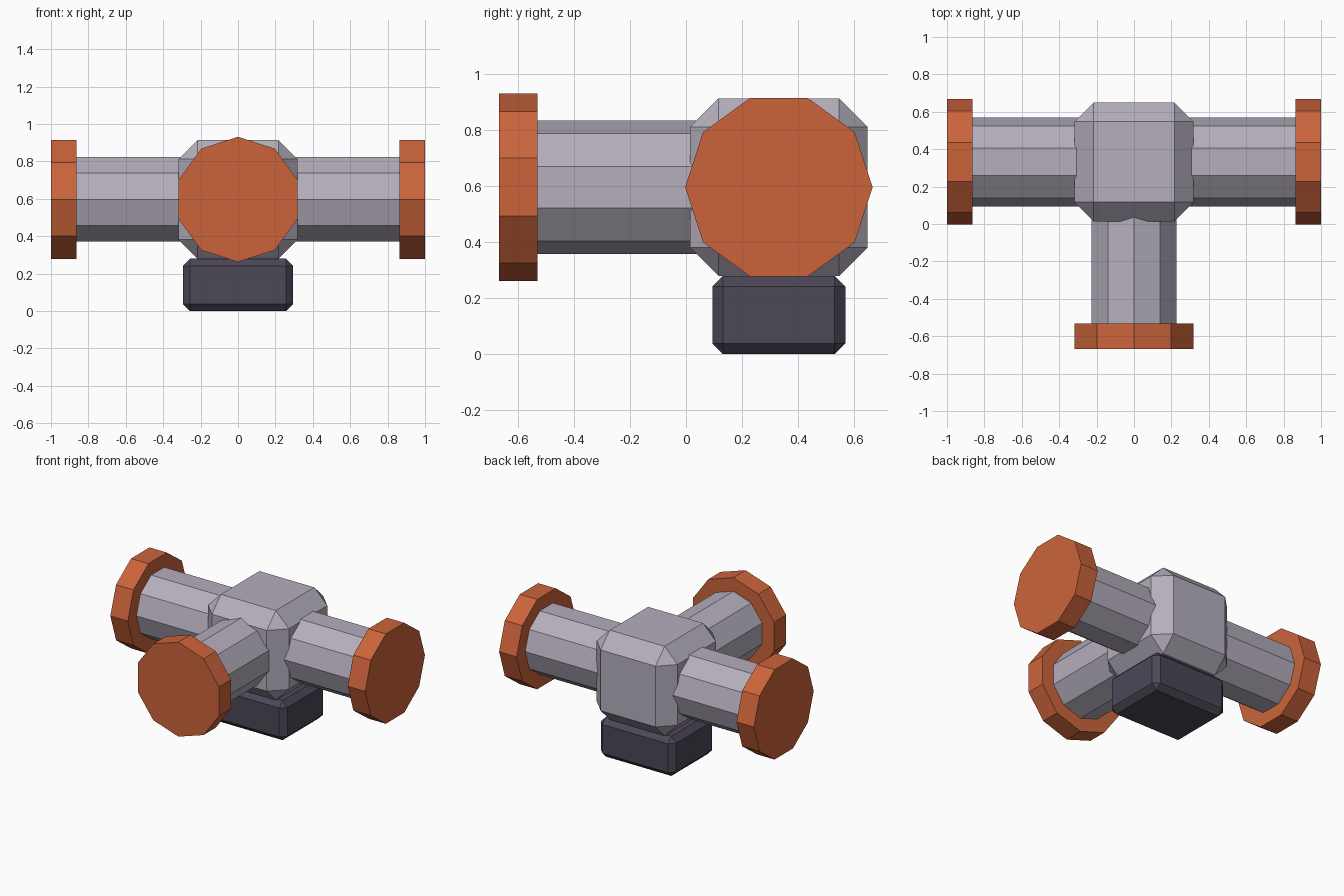
import bpy
import math
from mathutils import Matrix, Vector

default = bpy.data.objects.get("Cube")
if default:
    bpy.data.objects.remove(default, do_unlink=True)

HUB = Vector((0, 0.332, 0.597))  # centre of the hub, where all pipes meet


def make_material(name, rgb):
    mat = bpy.data.materials.new(name)
    mat.use_nodes = True
    mat.diffuse_color = (*rgb, 1)
    mat.node_tree.nodes["Principled BSDF"].inputs["Base Color"].default_value = (*rgb, 1)
    return mat


metal = make_material("pale grey metal", (0.46, 0.425, 0.505))
orange = make_material("burnt orange", (0.6, 0.127, 0.044))
dark = make_material("dark slate", (0.073, 0.063, 0.094))


def finish(name, mat):
    obj = bpy.context.object
    obj.name = name
    obj.data.materials.append(mat)
    return obj


def chamfered_box(name, centre, size, chamfer, mat):
    bpy.ops.mesh.primitive_cube_add(size=1, location=centre)
    obj = finish(name, mat)
    obj.data.transform(Matrix.Diagonal((*size, 1)))
    bevel = obj.modifiers.new("chamfer", 'BEVEL')
    bevel.width = chamfer
    bevel.segments = 1
    return obj


def decagon(name, direction, start, end, radius, mat):
    """Ten-sided prism running outward from the hub along a direction."""
    direction = Vector(direction)
    # a corner points along y on the side arms and along z on the front arm
    corner = Vector((0, 1, 0)) if direction.x else Vector((0, 0, 1))
    side = direction.cross(corner)
    bpy.ops.mesh.primitive_cylinder_add(vertices=10, radius=radius, depth=end - start)
    obj = finish(name, mat)
    turn = Matrix((side, corner, direction)).transposed()
    obj.matrix_world = Matrix.Translation(HUB + direction * (start + end) / 2) @ turn.to_4x4()
    return obj


# Hub and foot
chamfered_box("hub", HUB, (0.635, 0.635, 0.635), 0.102, metal)
chamfered_box("foot", (0, HUB.y, 0.14), (0.59, 0.475, 0.28), 0.038, dark)

# Three pipes, each ending in a flange
arms = {"left": (1, 0, 0), "right": (-1, 0, 0), "front": (0, -1, 0)}
for label, direction in arms.items():
    decagon(label + "_pipe", direction, 0.1, 0.88, 0.238, metal)
    decagon(label + "_flange", direction, 0.863, 1.0, 0.335, orange)
